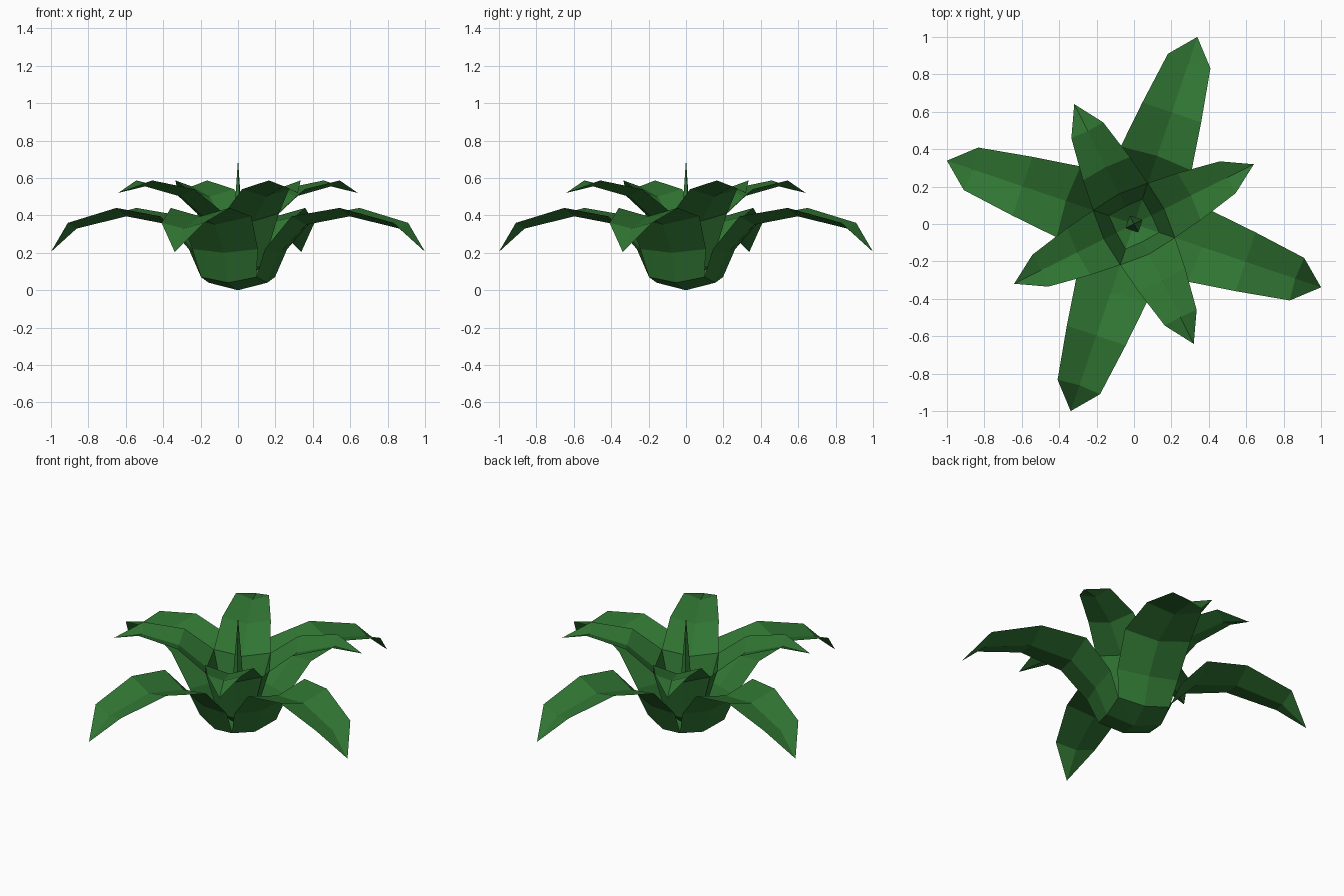
import bpy, math
from mathutils import Vector

if "Cube" in bpy.data.objects:
    bpy.data.objects.remove(bpy.data.objects["Cube"])

green = bpy.data.materials.new("leaf green")
green.diffuse_color = (0.03, 0.18, 0.033, 1)
green.use_nodes = True
green.node_tree.nodes["Principled BSDF"].inputs["Base Color"].default_value = green.diffuse_color


def make_mesh(name, verts, faces):
    me = bpy.data.meshes.new(name)
    me.from_pydata(verts, [], faces)
    me.materials.append(green)
    ob = bpy.data.objects.new(name, me)
    bpy.context.collection.objects.link(ob)
    return ob


def leaf(name, angle, stations, base, tip):
    """Folded leaf: stations are (edge radius, half width, edge z, rib radius, rib z)."""
    out = Vector((math.cos(angle), math.sin(angle), 0))
    side = Vector((-out.y, out.x, 0))
    up = Vector((0, 0, 1))
    verts = [out * base[0] + up * base[1]]
    for r, w, z, rr, rz in stations:
        verts += [out * r + side * w + up * z,
                  out * rr + up * rz,
                  out * r - side * w + up * z]
    verts.append(out * tip[0] + up * tip[1])
    faces = [(0, 2, 1), (0, 3, 2)]
    n = len(stations)
    for i in range(n - 1):
        a = 1 + 3 * i
        faces += [(a, a + 1, a + 4, a + 3), (a + 1, a + 2, a + 5, a + 4)]
    a, t = 1 + 3 * (n - 1), len(verts) - 1
    faces += [(a, a + 1, t), (a + 1, a + 2, t)]
    return make_mesh(name, verts, faces)


LARGE = [(0.156, 0.156, 0.07, 0.165, 0.04),
         (0.215, 0.185, 0.22, 0.235, 0.20),
         (0.37, 0.20, 0.395, 0.385, 0.35),
         (0.63, 0.166, 0.44, 0.63, 0.395),
         (0.92, 0.12, 0.36, 0.91, 0.33)]
SMALL = [(0.10, 0.10, 0.13, 0.105, 0.11),
         (0.163, 0.163, 0.41, 0.18, 0.37),
         (0.33, 0.14, 0.54, 0.34, 0.50),
         (0.56, 0.095, 0.587, 0.555, 0.555)]

# Two tiers of four leaves each
for k in range(4):
    turn = k * math.pi / 2
    leaf(f"large_leaf_{k + 1}", math.radians(-18.7) + turn, LARGE, (0, 0.0), (1.056, 0.205))
    leaf(f"small_leaf_{k + 1}", math.radians(26.5) + turn, SMALL, (0, 0.03), (0.716, 0.52))

# Centre shoot: slim four-sided spike
ring = [(0.05 * math.cos(a), 0.05 * math.sin(a), 0.05)
        for a in (math.radians(26.5) + i * math.pi / 2 for i in range(4))]
make_mesh("centre_shoot", ring + [(0, 0, 0.7)],
          [(i, (i + 1) % 4, 4) for i in range(4)] + [(3, 2, 1, 0)])
